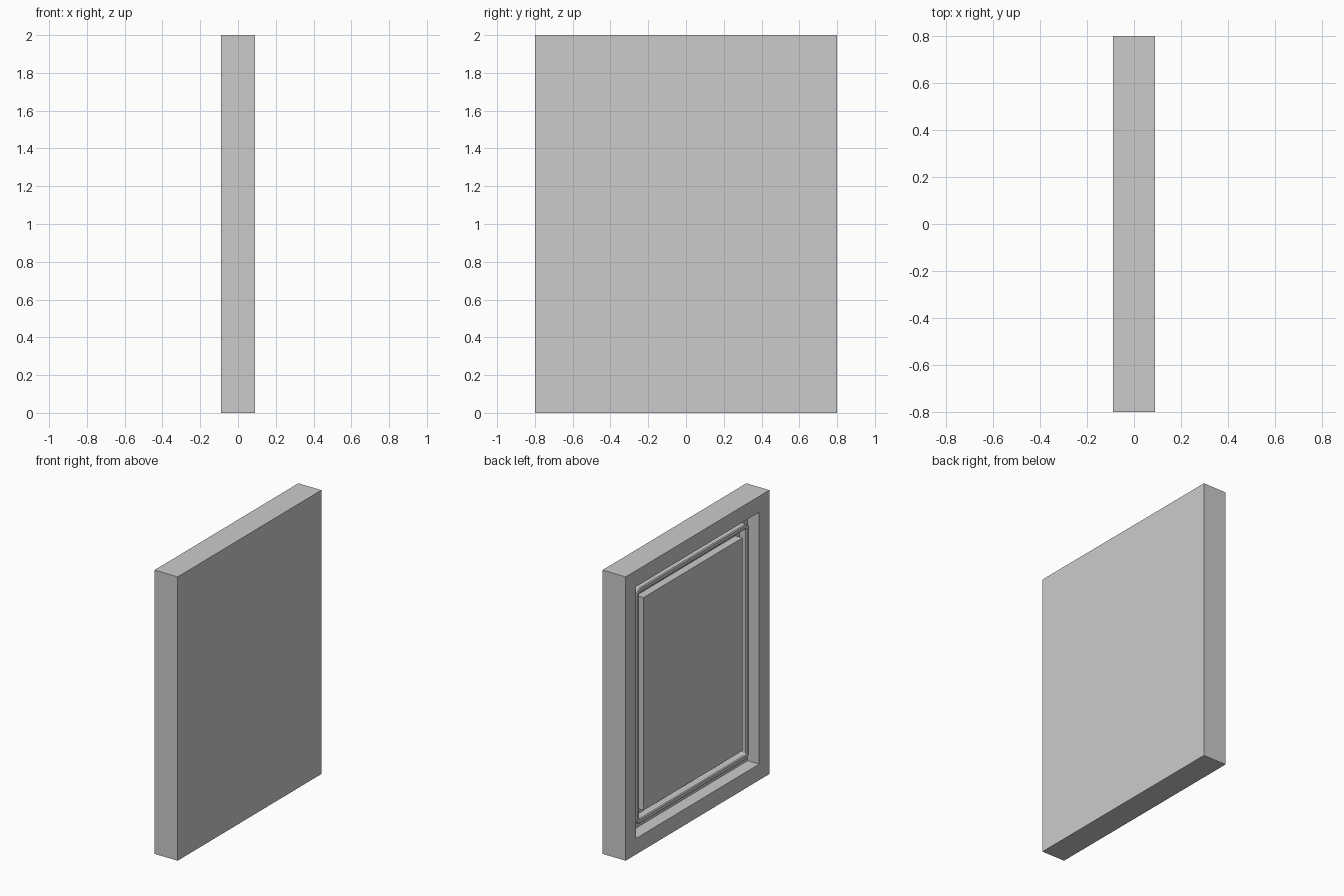
import bpy, bmesh, math

if "Cube" in bpy.data.objects:
    bpy.data.objects.remove(bpy.data.objects["Cube"])

W, H, T = 1.6, 2.0, 0.18      # width (y), height (z), thickness (x)
FLOOR = 0.09                  # depth of the recess in the -x face
RAISED = 0.035                # depth of the moulding and panel fronts


def rect_loop(bm, margin, depth, radius=0.0, seg=4):
    """Rectangle inset from the slab outline, optionally with round corners."""
    hy, hz = W / 2 - margin, H / 2 - margin
    verts = []
    for i, (sy, sz) in enumerate(((1, 1), (-1, 1), (-1, -1), (1, -1))):
        steps = range(seg + 1) if radius else (0,)
        for k in steps:
            a = math.pi / 2 * (i + k / seg)
            y = sy * (hy - radius) + radius * math.cos(a)
            z = sz * (hz - radius) + radius * math.sin(a)
            if not radius:
                y, z = sy * hy, sz * hz
            verts.append(bm.verts.new((-T / 2 + depth, y, z + H / 2)))
    return verts


def loft(name, profile, radius=None, closed=False):
    """Skin rectangles given as (margin, depth); cap the ends or close the ring."""
    bm = bmesh.new()
    loops = [rect_loop(bm, m, d, radius(m) if radius else 0.0) for m, d in profile]
    pairs = list(zip(loops, loops[1:]))
    if closed:
        pairs.append((loops[-1], loops[0]))
    else:
        bm.faces.new(loops[0])
        bm.faces.new(loops[-1])
    for a, b in pairs:
        n = len(a)
        for i in range(n):
            j = (i + 1) % n
            bm.faces.new((a[i], a[j], b[j], b[i]))
    bmesh.ops.recalc_face_normals(bm, faces=bm.faces)
    me = bpy.data.meshes.new(name)
    bm.to_mesh(me)
    bm.free()
    ob = bpy.data.objects.new(name, me)
    bpy.context.collection.objects.link(ob)
    return ob


# Slab with a recessed field on the -x side
loft("slab", [(0, T), (0, 0), (0.113, 0), (0.113, FLOOR)])

# Thin moulding standing in the recess, with eased edges and round corners
e = 0.006
outer, inner = 0.170, 0.205
loft("moulding",
     [(outer, FLOOR), (outer, RAISED + e), (outer + e, RAISED),
      (inner - e, RAISED), (inner, RAISED + e), (inner, FLOOR)],
     radius=lambda m: 0.045 - (m - outer), closed=True)

# Raised centre panel
loft("centre_panel", [(0.25, FLOOR), (0.25, RAISED)])
